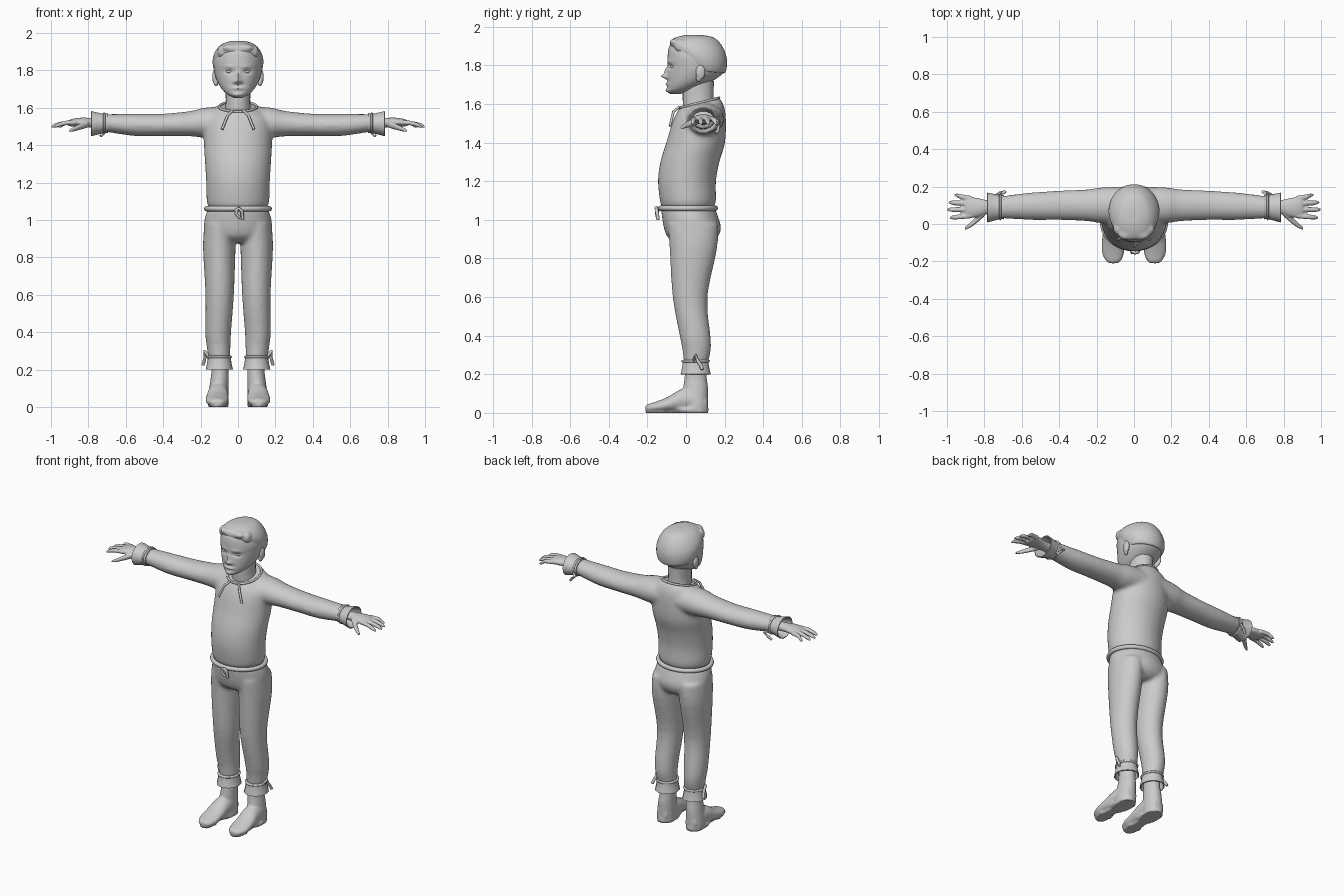
import bpy, bmesh, math
from mathutils import Vector

if "Cube" in bpy.data.objects:
    bpy.data.objects.remove(bpy.data.objects["Cube"])

grey = bpy.data.materials.new("plain grey")
grey.use_nodes = True
GREY = (0.6, 0.6, 0.6, 1)
grey.diffuse_color = GREY
grey.node_tree.nodes["Principled BSDF"].inputs["Base Color"].default_value = GREY


def spline(a, b, c, d, t):
    return 0.5 * (2*b + (c - a)*t + (2*a - 5*b + 4*c - d)*t*t + (3*b - a - 3*c + d)*t**3)


def loft(bm, rings, axis="z", side=1, n=28, sub=4, caps=True):
    """Rings are (position, centre u, centre v, radius u, radius v[, tilt])."""
    rings = [tuple(r) + (0,) * (6 - len(r)) for r in rings]
    path = []
    for i in range(len(rings) - 1):
        a, b, c = rings[max(i - 1, 0)], rings[i], rings[i + 1]
        d = rings[min(i + 2, len(rings) - 1)]
        for k in range(sub):
            path.append([spline(*q, k / sub) for q in zip(a, b, c, d)])
    path.append(rings[-1])
    loops = []
    for t, cu, cv, ru, rv, tilt in path:
        loop = []
        for k in range(n):
            a = math.tau * k / n
            u, v = cu + ru * math.cos(a), cv + rv * math.sin(a)
            w = t + tilt * (v - cv)
            p = {"x": (w, u, v), "y": (u, w, v), "z": (u, v, w)}[axis]
            loop.append(bm.verts.new((p[0] * side, p[1], p[2])))
        loops.append(loop)
    for low, high in zip(loops, loops[1:]):
        for k in range(n):
            j = (k + 1) % n
            bm.faces.new((low[k], low[j], high[j], high[k]))
    if caps:
        bm.faces.new(loops[0])
        bm.faces.new(loops[-1])


def finish(name, bm, voxel=0, smooth=0, thick=0):
    bmesh.ops.recalc_face_normals(bm, faces=bm.faces)
    mesh = bpy.data.meshes.new(name)
    bm.to_mesh(mesh)
    bm.free()
    ob = bpy.data.objects.new(name, mesh)
    bpy.context.collection.objects.link(ob)
    if voxel:
        m = ob.modifiers.new("blend", "REMESH")
        m.mode, m.voxel_size = "VOXEL", voxel
    if smooth:
        m = ob.modifiers.new("soften", "SMOOTH")
        m.factor, m.iterations = 0.5, smooth
    if thick:
        m = ob.modifiers.new("cloth", "SOLIDIFY")
        m.thickness, m.offset = thick, 0
    if ob.modifiers:
        ob.data = bpy.data.meshes.new_from_object(ob.evaluated_get(bpy.context.evaluated_depsgraph_get()))
        ob.modifiers.clear()
    ob.data.materials.clear()
    ob.data.materials.append(grey)
    bpy.ops.object.select_all(action="DESELECT")
    ob.select_set(True)
    bpy.context.view_layer.objects.active = ob
    bpy.ops.object.shade_smooth_by_angle(angle=math.radians(50))
    return ob


def cord(name, points, radius=0.008, closed=False):
    curve = bpy.data.curves.new(name, "CURVE")
    curve.dimensions, curve.bevel_depth, curve.bevel_resolution = "3D", radius, 2
    curve.use_fill_caps = True
    s = curve.splines.new("POLY")
    s.points.add(len(points) - 1)
    for p, co in zip(s.points, points):
        p.co = (*co, 1)
    s.use_cyclic_u = closed
    tmp = bpy.data.objects.new(name, curve)
    bpy.context.collection.objects.link(tmp)
    bm = bmesh.new()
    bm.from_mesh(tmp.evaluated_get(bpy.context.evaluated_depsgraph_get()).to_mesh())
    bpy.data.objects.remove(tmp)
    finish(name, bm)


def ball(bm, centre, scale):
    made = bmesh.ops.create_uvsphere(bm, u_segments=20, v_segments=12, radius=1)
    for v in made["verts"]:
        v.co = Vector(centre) + v.co * Vector(scale)


# Shirt: torso and sleeves blended together
bm = bmesh.new()
loft(bm, [(1.065, 0, .01, .155, .135), (1.1, 0, .01, .167, .145), (1.2, 0, .005, .17, .15),
          (1.3, 0, .02, .176, .153), (1.4, 0, .05, .182, .152), (1.5, 0, .065, .18, .142, .1),
          (1.56, 0, .07, .165, .128, .2), (1.605, 0, .07, .105, .105, .25)], n=40)
for s in (1, -1):
    loft(bm, [(.06, .1, 1.525, .1, .085), (.18, .1, 1.52, .095, .08), (.25, .1, 1.515, .085, .068),
              (.4, .1, 1.508, .078, .06), (.55, .095, 1.508, .073, .059),
              (.7, .09, 1.518, .06, .048), (.73, .09, 1.518, .055, .045)], "x", s)
finish("shirt", bm, .011, 6)

# Trousers: hips and legs blended together
bm = bmesh.new()
loft(bm, [(1.06, 0, .01, .16, .14), (1.02, 0, .02, .175, .145), (.96, 0, .033, .183, .148),
          (.91, 0, .035, .17, .13), (.88, 0, .04, .12, .09)], n=40)
for s in (1, -1):
    loft(bm, [(.98, .095, .035, .085, .13), (.85, .1, .038, .087, .123), (.6, .098, .021, .076, .09),
              (.4, .106, .047, .069, .08), (.33, .104, .055, .064, .074),
              (.26, .1, .052, .058, .063)], "z", s)
finish("trousers", bm, .011, 5)

# Waistband, collar edge and laces
ring = [math.tau * k / 40 for k in range(40)]
cord("waistband", [(.168*math.cos(a), .01 + .142*math.sin(a), 1.06) for a in ring], .014, True)
cord("collar", [(.1*math.cos(a), .068 + .103*math.sin(a), 1.606 + .026*math.sin(a)) for a in ring], .007, True)
for s, label in ((1, "left"), (-1, "right")):
    cord(label + "_collar_lace", [(s*.03, -.035, 1.585), (s*.055, -.065, 1.56), (s*.085, -.083, 1.485)], .007)
cord("waist_knot", [(-.015, -.142, 1.05), (.005, -.155, 1.062), (.022, -.15, 1.045), (.024, -.145, 1.0)], .009)
cord("waist_lace", [(0, -.148, 1.055), (-.012, -.153, 1.035), (.01, -.148, 1.01)], .008)

# Neck
bm = bmesh.new()
loft(bm, [(1.55, 0, .075, .08, .085), (1.62, 0, .063, .066, .08), (1.72, 0, .065, .068, .08)])
finish("neck", bm)

# Head: lofted skull with face shaped by soft pushes (x, z, width, height, depth)
bm = bmesh.new()
loft(bm, [(1.652, 0, -.055, .02, .025), (1.668, 0, -.035, .052, .062), (1.69, 0, -.01, .078, .088),
          (1.72, 0, .02, .1, .118), (1.76, 0, .048, .118, .145), (1.8, 0, .056, .127, .15),
          (1.85, 0, .055, .13, .15), (1.9, 0, .05, .114, .136), (1.935, 0, .045, .083, .1),
          (1.95, 0, .045, .03, .04)], n=72, sub=7)
pushes = [(0, 1.743, .016, .013, -.028), (0, 1.77, .011, .022, -.015), (0, 1.703, .03, .007, -.008),
          (0, 1.668, .025, .012, -.008), (0, 1.722, .03, .007, .004)]
for s in (1, -1):
    pushes += [(s*.047, 1.793, .02, .012, .012), (s*.045, 1.82, .03, .01, -.006),
               (s*.017, 1.738, .008, .008, -.008)]
for v in bm.verts:
    if v.co.y < 0:
        x, z = v.co.x, v.co.z
        v.co.y += sum(d * math.exp(-((x - px)/w)**2 - ((z - pz)/h)**2) for px, pz, w, h, d in pushes)
finish("head", bm)

# Eyes and ears
for s, label in ((1, "left"), (-1, "right")):
    bm = bmesh.new()
    ball(bm, (s*.047, -.067, 1.793), (.017, .013, .009))
    finish(label + "_eye", bm)
    bm = bmesh.new()
    ball(bm, (s*.124, .075, 1.765), (.014, .026, .04))
    ball(bm, (s*.118, .066, 1.735), (.013, .015, .022))
    finish(label + "_ear", bm, .006, 2)

# Hair: swept cap with locks along the hairline
bm = bmesh.new()
loft(bm, [(1.77, 0, .085, .118, .118, -.1), (1.82, 0, .076, .134, .135, -.25),
          (1.87, 0, .064, .134, .147, -.2), (1.915, 0, .053, .113, .134, -.1),
          (1.945, 0, .045, .078, .098), (1.958, 0, .04, .03, .04)], n=40)
for s in (1, -1):
    ball(bm, (s*.085, -.025, 1.9), (.026, .035, .035))
    ball(bm, (s*.04, -.055, 1.92), (.045, .03, .02))
finish("hair", bm, .008, 3)

for s, label in ((1, "left"), (-1, "right")):
    # Hand: palm, four fingers and thumb
    bm = bmesh.new()
    loft(bm, [(.7, .09, 1.518, .035, .028), (.78, .09, 1.52, .037, .026), (.84, .088, 1.523, .052, .024),
              (.89, .09, 1.52, .055, .02), (.905, .09, 1.518, .045, .014)], "x", s, 20)
    for y, tip, dy in ((.045, .985, -.006), (.077, 1.0, 0), (.108, .992, .004), (.136, .962, .01)):
        loft(bm, [(.87, y, 1.522, .015, .014), (.925, y + dy, 1.518, .0135, .0125),
                  (tip - .02, y + dy*1.6, 1.506, .012, .011), (tip, y + dy*2, 1.496, .005, .005)], "x", s, 12)
    loft(bm, [(.8, .06, 1.515, .02, .02), (.84, .025, 1.5, .02, .017), (.875, -.005, 1.487, .015, .013),
              (.905, -.025, 1.476, .007, .007)], "x", s, 12)
    finish(label + "_hand", bm, .0055, 2)

    # Sleeve cuff and its tie
    bm = bmesh.new()
    loft(bm, [(.695, .09, 1.518, .062, .052), (.72, .09, 1.516, .062, .05), (.785, .088, 1.515, .077, .066)],
         "x", s, 14, 2, False)
    finish(label + "_sleeve_cuff", bm, thick=.006)
    cord(label + "_sleeve_band", [(s*.715, .09 + .065*math.cos(a), 1.517 + .053*math.sin(a)) for a in ring], .006, True)
    cord(label + "_sleeve_tie", [(s*.715, .13, 1.475), (s*.705, .163, 1.5), (s*.69, .172, 1.49),
                                 (s*.72, .165, 1.465), (s*.735, .155, 1.448)], .008)

    # Trouser cuff and its tie
    bm = bmesh.new()
    loft(bm, [(.275, .1, .05, .06, .066), (.25, .1, .05, .06, .066), (.2, .1, .05, .07, .077)],
         "z", s, 14, 2, False)
    finish(label + "_trouser_cuff", bm, thick=.006)
    cord(label + "_trouser_band", [(s*(.1 + .061*math.cos(a)), .05 + .067*math.sin(a), .268) for a in ring], .007, True)
    cord(label + "_trouser_tie", [(s*.16, .04, .27), (s*.178, .05, .297), (s*.175, .06, .27),
                                  (s*.18, .075, .25), (s*.187, .085, .225)], .009)

    # Foot: ankle column blended into a tapering shoe
    bm = bmesh.new()
    loft(bm, [(.29, .098, .05, .045, .055), (.19, .096, .05, .046, .057), (.13, .1, .05, .05, .064),
              (.05, .105, .05, .055, .064), (.008, .105, .05, .055, .066)], "z", s)
    loft(bm, [(.11, .105, .045, .035, .037), (.05, .105, .065, .052, .06), (-.02, .107, .065, .056, .06),
              (-.09, .111, .045, .061, .04), (-.15, .112, .032, .06, .028),
              (-.195, .11, .026, .042, .02), (-.21, .11, .025, .022, .012)], "y", s)
    for v in bm.verts:
        v.co.z = max(v.co.z, 0) if v.co.z > .012 else 0
    loft(bm, [(0, .105, .03, .052, .08), (.02, .108, .01, .056, .11)], "z", s)
    foot = finish(label + "_foot", bm, .008, 2)
    for v in foot.data.vertices:
        if v.co.z < .006:
            v.co.z = 0
